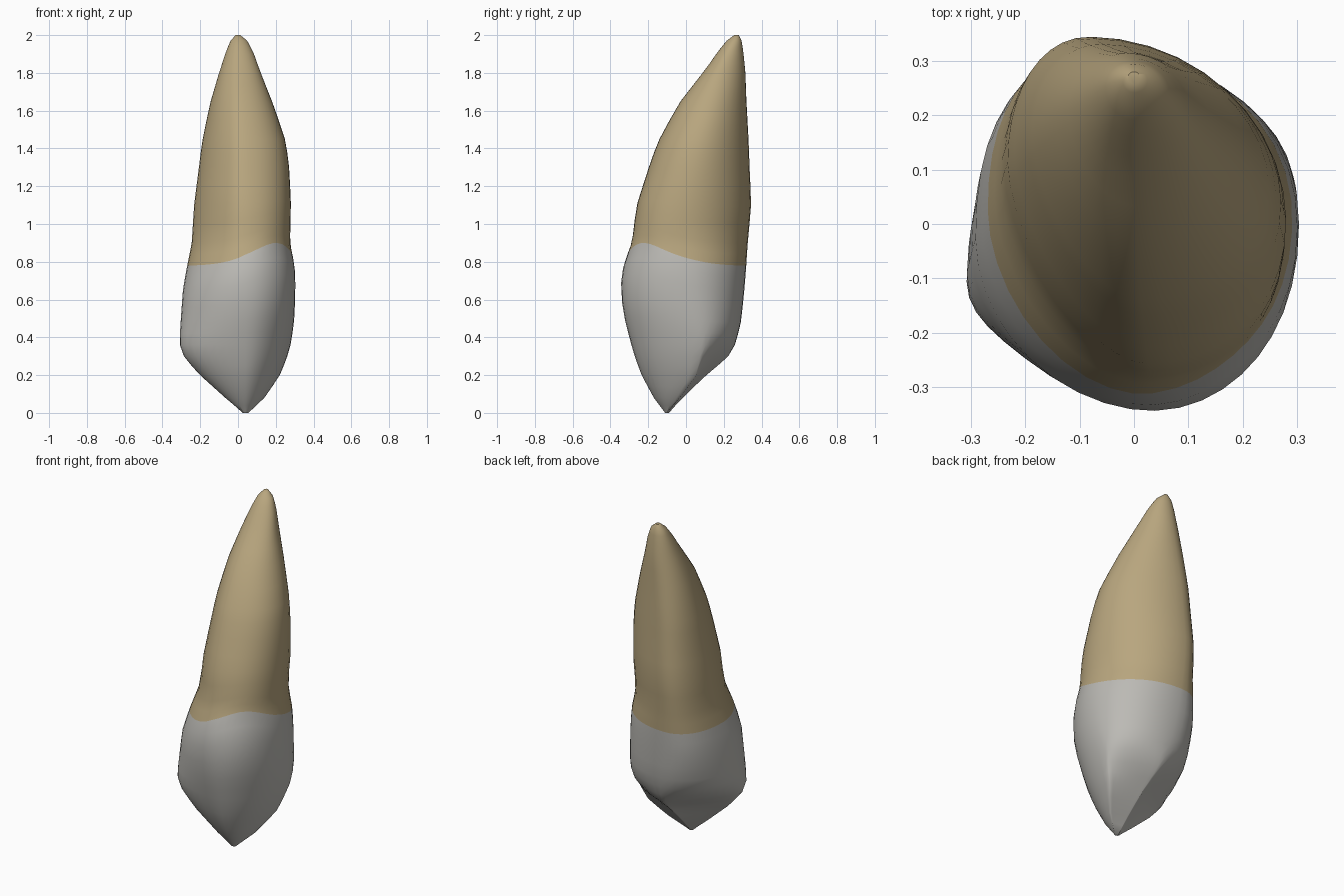
import bpy, bmesh, math

# Silhouette: z, left x, right x, front y, back y
OUTLINE = [
    (0.00, 0.025, 0.055, -0.11, -0.09), (0.08, -0.065, 0.14, -0.17, -0.02),
    (0.20, -0.205, 0.225, -0.237, 0.11), (0.30, -0.29, 0.262, -0.272, 0.228),
    (0.36, -0.312, 0.28, -0.29, 0.262), (0.48, -0.305, 0.298, -0.322, 0.292),
    (0.65, -0.293, 0.306, -0.352, 0.31), (0.78, -0.27, 0.302, -0.334, 0.32),
    (0.90, -0.245, 0.275, -0.287, 0.327), (1.10, -0.234, 0.282, -0.264, 0.347),
    (1.30, -0.207, 0.272, -0.197, 0.337), (1.45, -0.189, 0.252, -0.145, 0.332),
    (1.65, -0.145, 0.18, -0.03, 0.32), (1.80, -0.10, 0.12, 0.09, 0.315),
    (1.90, -0.068, 0.085, 0.16, 0.305), (1.97, -0.04, 0.05, 0.215, 0.295),
    (2.00, -0.012, 0.012, 0.255, 0.28)]
# Where the extremes sit: z, y of left, y of right, x of front, x of back
EXTREMES = [
    (0.0, -0.10, -0.10, 0.04, 0.035), (0.20, -0.11, 0.06, 0.04, 0.02),
    (0.36, -0.11, 0.09, 0.04, -0.01), (0.65, -0.03, 0.0, 0.04, -0.06),
    (0.95, 0.09, -0.02, 0.03, -0.09), (1.45, 0.16, 0.07, 0.01, -0.06),
    (1.80, 0.22, 0.18, 0.0, -0.01), (2.0, 0.268, 0.268, 0.0, 0.0)]
# Roundness: z, back right, back left, front left, front right (2 = ellipse, below 1 = hollow)
ROUNDNESS = [
    (0.0, 1.1, 1.1, 1.7, 1.7), (0.20, 0.85, 0.85, 1.85, 1.8),
    (0.30, 1.2, 1.15, 1.95, 1.9), (0.42, 2.0, 2.0, 1.95, 1.95),
    (0.65, 2.15, 2.4, 1.9, 2.1), (0.95, 2.0, 2.15, 1.6, 2.2),
    (1.5, 1.85, 2.1, 1.6, 2.1), (2.0, 2.0, 2.0, 2.0, 2.0)]
SEGMENTS = 40
NECK = 0.78


def sample(table, z):
    for a, b in zip(table, table[1:]):
        if z <= b[0]:
            t = max(0.0, (z - a[0]) / (b[0] - a[0]))
            return [p + (q - p) * t for p, q in zip(a[1:], b[1:])]
    return table[-1][1:]


def surface_point(angle, z):
    xl, xr, yf, yb = sample(OUTLINE, z)
    yl, yr, xf, xb = sample(EXTREMES, z)
    c, s = math.cos(angle), math.sin(angle)
    n = sample(ROUNDNESS, z)[int(angle / (math.pi / 2)) % 4]
    u, v = abs(c) ** (2 / n), abs(s) ** (2 / n)
    # each quadrant runs between a side extreme and a front or back extreme
    sx, sy = (xr, yr) if c > 0 else (xl, yl)
    ex, ey = (xb, yb) if s > 0 else (xf, yf)
    return (ex + (sx - ex) * u, sy + (ey - sy) * v, z)


def neck_rise(angle, z):
    # the enamel edge climbs on the front right
    d = (math.degrees(angle) - 312 + 180) % 360 - 180
    weight = max(0.0, 1 - abs(z - NECK) / 0.4)
    return 0.12 * math.exp(-(d / 48) ** 2) * weight


def material(name, color):
    m = bpy.data.materials.new(name)
    m.diffuse_color = (*color, 1)
    return m


# Tooth: stacked rings, with enamel below the neck ring and root above
heights = [0, 0.04, 0.08, 0.14, 0.20, 0.25, 0.30, 0.36, 0.42, 0.48, 0.56, 0.65, 0.72, NECK,
           0.84, 0.90, 1.0, 1.1, 1.2, 1.3, 1.38, 1.45, 1.55, 1.65, 1.73, 1.8, 1.85, 1.9,
           1.94, 1.97, 1.99, 2.0]
bm = bmesh.new()
rings = []
for z in heights:
    ring = []
    for i in range(SEGMENTS):
        a = math.tau * (i + 1e-4) / SEGMENTS
        ring.append(bm.verts.new(surface_point(a, z + neck_rise(a, z))))
    rings.append(ring)
for z, low, high in zip(heights, rings, rings[1:]):
    for i in range(SEGMENTS):
        j = (i + 1) % SEGMENTS
        f = bm.faces.new((low[i], low[j], high[j], high[i]))
        f.material_index = 1 if z >= NECK else 0
bm.faces.new(rings[0][::-1])
bm.faces.new(rings[-1]).material_index = 1

# Soften the rings a little without moving the ends
inner = [v for r in rings[2:-2] for v in r]
for _ in range(2):
    bmesh.ops.smooth_vert(bm, verts=inner, factor=0.25, use_axis_x=True, use_axis_y=True)
bmesh.ops.recalc_face_normals(bm, faces=bm.faces)

mesh = bpy.data.meshes.new("tooth")
bm.to_mesh(mesh)
bm.free()
mesh.materials.append(material("enamel_grey", (0.50, 0.49, 0.46)))
mesh.materials.append(material("root_tan", (0.48, 0.38, 0.21)))
tooth = bpy.data.objects.new("tooth", mesh)
bpy.context.collection.objects.link(tooth)
bpy.context.view_layer.objects.active = tooth
tooth.select_set(True)
bpy.ops.object.shade_smooth_by_angle(angle=math.radians(50))
